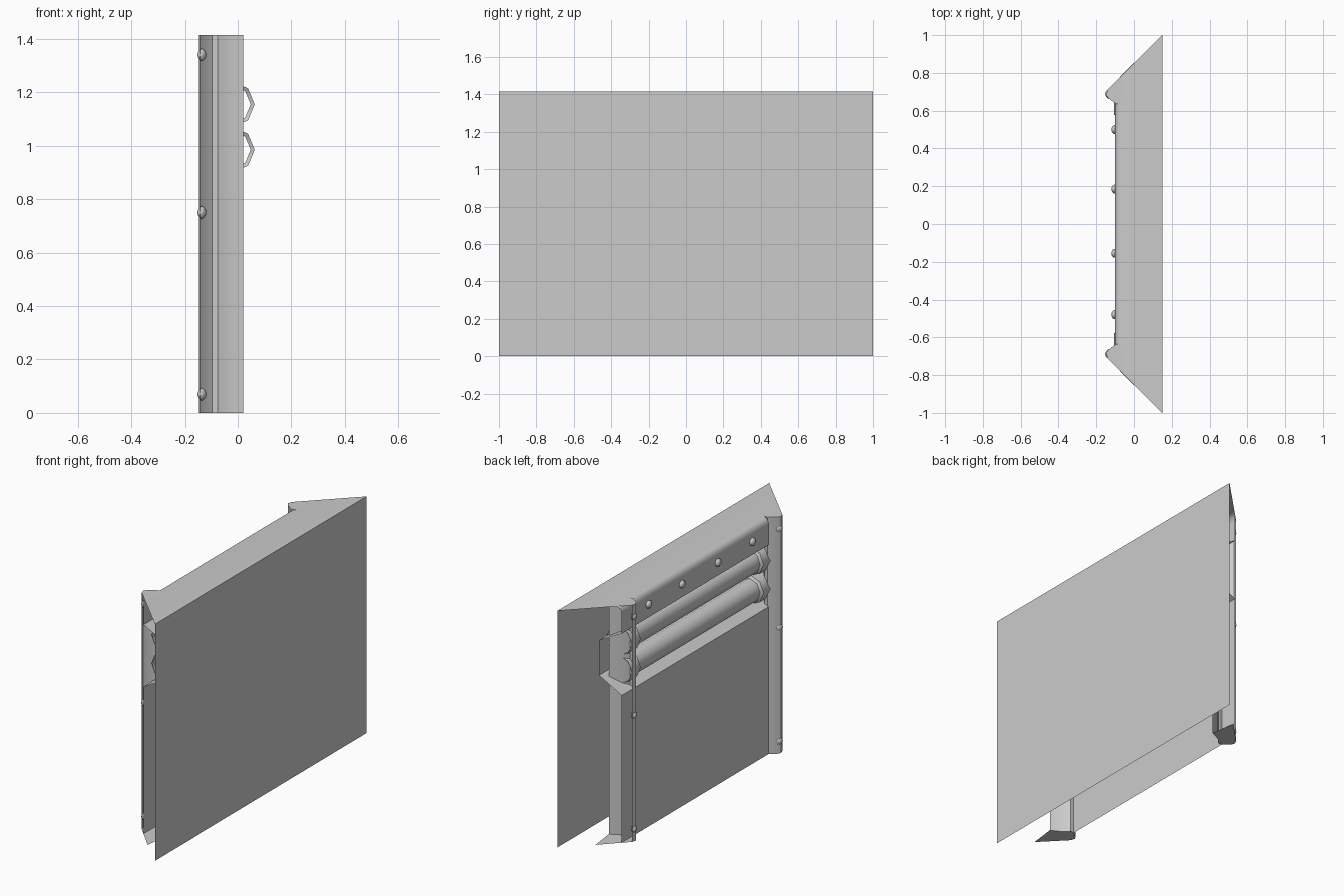
import bpy, math
from mathutils import Vector

if "Cube" in bpy.data.objects:
    bpy.data.objects.remove(bpy.data.objects["Cube"])

TOP = 1.415


def make_mesh(name, verts, faces, angle=35):
    me = bpy.data.meshes.new(name)
    me.from_pydata(verts, [], faces)
    me.update()
    ob = bpy.data.objects.new(name, me)
    bpy.context.collection.objects.link(ob)
    bpy.ops.object.select_all(action='DESELECT')
    ob.select_set(True)
    bpy.context.view_layer.objects.active = ob
    bpy.ops.object.shade_smooth_by_angle(angle=math.radians(angle))
    return ob


# Wall shell: x/z profile with the half width of each row, open below and at the ends
shell = [(-0.10, 0.0, 0.75), (-0.10, 0.88, 0.75), (0.05, 0.96, 0.75),
         (0.05, 1.17, 0.75), (-0.10, 1.25, 0.75), (-0.10, 1.375, 0.75),
         (-0.095, 1.397, 0.755), (-0.082, 1.41, 0.768), (-0.065, TOP, 0.785),
         (0.15, TOP, 1.0), (0.15, 0.0, 1.0)]
verts = [(x, s * w, z) for x, z, w in shell for s in (-1, 1)]
faces = [(2 * i, 2 * i + 2, 2 * i + 3, 2 * i + 1) for i in range(len(shell) - 1)]
make_mesh("wall_shell", verts, faces)

# Corner posts: open plan profile with a base plate and a top plate
post = [(0.02, 0.70), (-0.045, 0.668), (-0.075, 0.635), (-0.095, 0.635),
        (-0.138, 0.668), (-0.148, 0.685), (-0.14, 0.71)]
n = len(post)
for side, s in (("left", -1), ("right", 1)):
    verts = [(x, s * y, 0) for x, y in post] + [(x, s * y, TOP) for x, y in post]
    faces = [(i, i + 1, n + i + 1, n + i) for i in range(n - 1)]
    verts += [(0.0, s * 0.855, 0), (-0.065, s * 0.785, TOP), (-0.065, s * 0.645, TOP)]
    faces.append(tuple(range(n)) + (2 * n,))
    faces.append(tuple(range(n + 2, 2 * n)) + (2 * n + 1, 2 * n + 2))
    if s < 0:
        faces = [f[::-1] for f in faces]
    make_mesh("post_" + side, verts, faces)

# Hollow eight-sided pipes with wider collars at both ends
rings = [(-0.665, 0.085), (-0.58, 0.085), (-0.57, 0.07),
         (0.57, 0.07), (0.58, 0.085), (0.665, 0.085)]
for label, cz in (("upper", 1.155), ("lower", 0.985)):
    verts = [(-0.022 + r * math.cos(k * math.pi / 4), y, cz + r * math.sin(k * math.pi / 4))
             for y, r in rings for k in range(8)]
    faces = [(8 * i + k, 8 * i + 8 + k, 8 * i + 8 + (k + 1) % 8, 8 * i + (k + 1) % 8)
             for i in range(len(rings) - 1) for k in range(8)]
    make_mesh("pipe_" + label, verts, faces, 50)


# Rivets on the beam and the posts
def rivet(name, loc, direction):
    bpy.ops.mesh.primitive_uv_sphere_add(segments=8, ring_count=6, radius=0.024, location=loc)
    ob = bpy.context.object
    ob.name = name
    ob.scale = (1, 1, 0.7)
    ob.rotation_euler = Vector(direction).to_track_quat('Z', 'Y').to_euler()
    bpy.ops.object.shade_smooth_by_angle(angle=math.radians(50))


for y in (-0.48, -0.155, 0.185, 0.5):
    rivet("beam_rivet", (-0.103, y, 1.33), (-1, 0, 0))
for s in (-1, 1):
    for z in (0.07, 0.75, 1.34):
        rivet("post_rivet", (-0.135, s * 0.685, z), (-1, -0.4 * s, 0))
